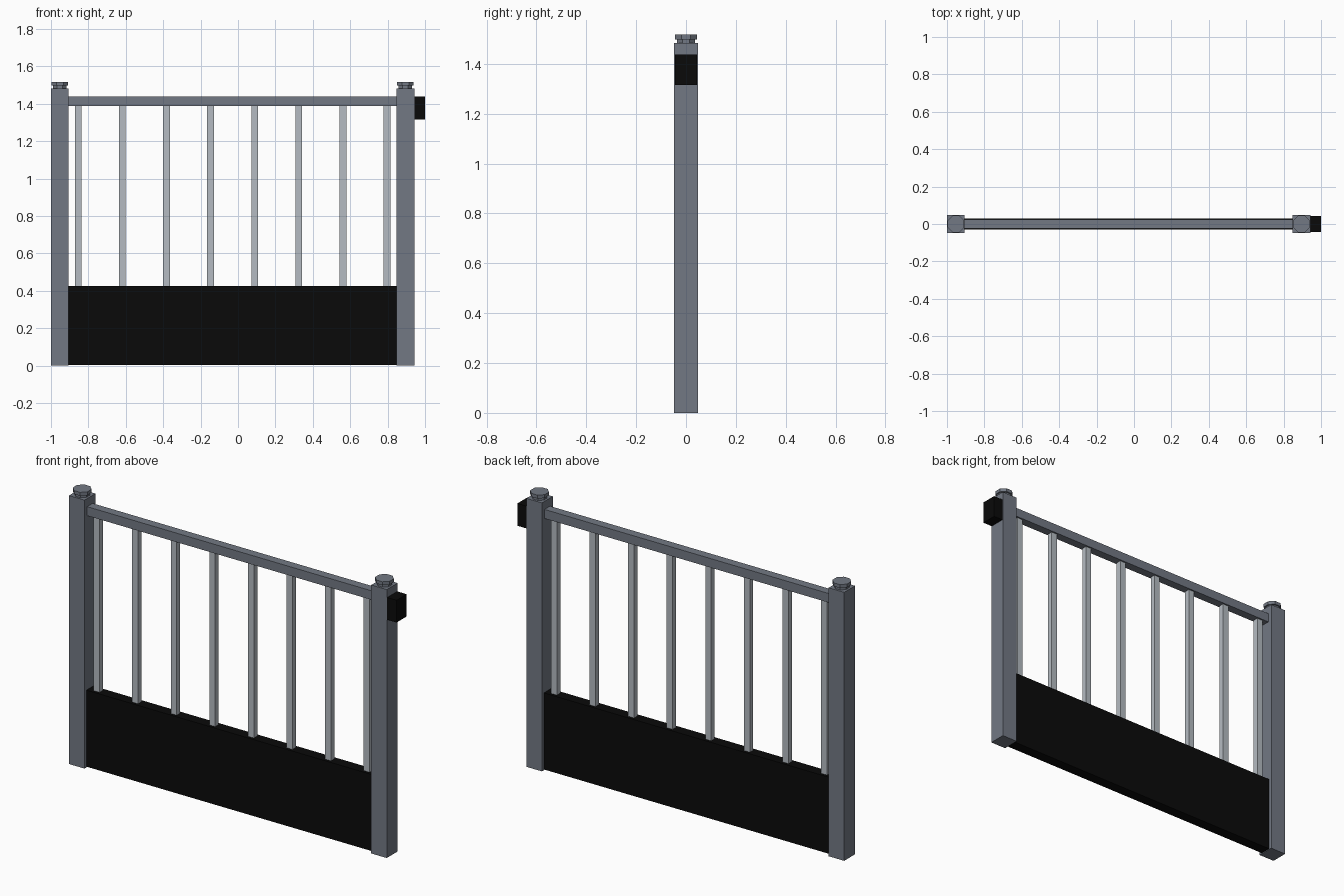
import bpy, math

if "Cube" in bpy.data.objects:
    bpy.data.objects.remove(bpy.data.objects["Cube"])


def material(name, rgb):
    m = bpy.data.materials.new(name)
    m.diffuse_color = (*rgb, 1.0)
    m.use_nodes = True
    m.node_tree.nodes["Principled BSDF"].inputs["Base Color"].default_value = m.diffuse_color
    return m


STEEL = material("slate_grey", (0.17, 0.19, 0.23))
LIGHT = material("light_grey", (0.46, 0.50, 0.54))
BLACK = material("black", (0.003, 0.003, 0.003))


def box(name, x, y, z, mat):
    """Box from (min, max) ranges on each axis."""
    bpy.ops.mesh.primitive_cube_add(
        size=1, location=[(a + b) / 2 for a, b in (x, y, z)])
    o = bpy.context.object
    o.name = name
    o.scale = [b - a for a, b in (x, y, z)]
    bpy.ops.object.transform_apply(location=False, rotation=False, scale=True)
    o.data.materials.append(mat)
    return o


def disc(name, x, r, z0, z1, mat):
    """Eight-sided cylinder standing on z0."""
    bpy.ops.mesh.primitive_cylinder_add(
        vertices=8, radius=r, depth=z1 - z0, location=(x, 0, (z0 + z1) / 2),
        rotation=(0, 0, math.radians(22.5)))
    o = bpy.context.object
    o.name = name
    o.data.materials.append(mat)
    return o


# Posts with two-step octagonal caps
HALF = 0.0475
for side, x in (("left", -0.9525), ("right", 0.895)):
    box(f"{side}_post", (x - HALF, x + HALF), (-HALF, HALF), (0, 1.483), STEEL)
    disc(f"{side}_cap_neck", x, 0.039, 1.483, 1.498, STEEL)
    disc(f"{side}_cap_top", x, 0.048, 1.498, 1.517, STEEL)

# Top rail and solid kick panel between the posts
SPAN = (-0.905, 0.8475)
box("top_rail", SPAN, (-0.024, 0.024), (1.388, 1.438), STEEL)
box("kick_panel", SPAN, (-0.03, 0.03), (0.004, 0.427), BLACK)

# Evenly spaced balusters
for i in range(8):
    x = -0.854 + i * 0.2358
    box(f"baluster_{i + 1}", (x - 0.018, x + 0.018), (-0.015, 0.015),
        (0.427, 1.388), LIGHT)

# Latch block on the outer side of the right post
box("latch_block", (0.9425, 1.0), (-0.044, 0.044), (1.315, 1.438), BLACK)
